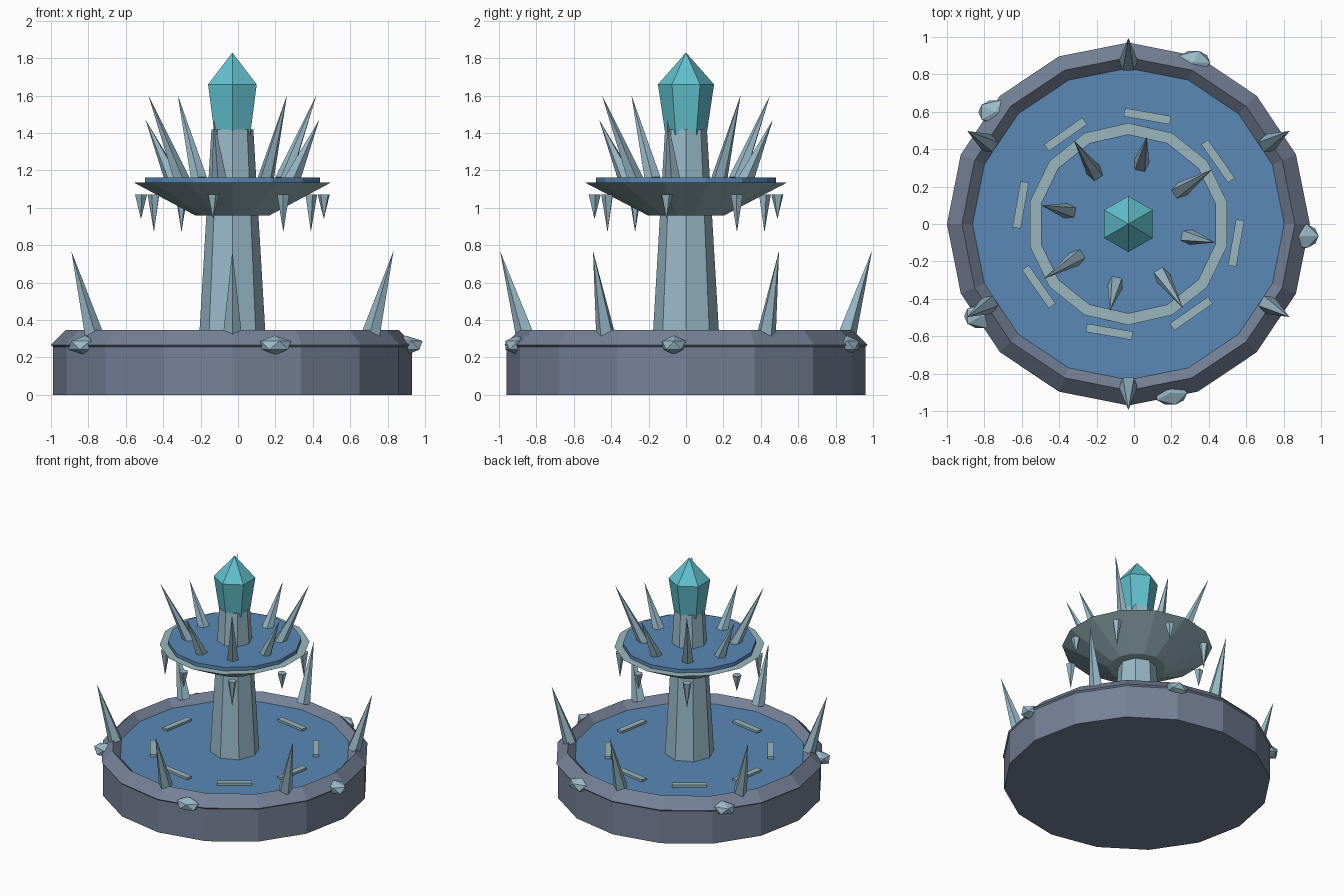
import bpy, bmesh
from math import radians, cos, sin
from mathutils import Matrix, Vector

cube = bpy.data.objects.get("Cube")
if cube:
    bpy.data.objects.remove(cube)

CX = -0.03  # axis of the fountain


def material(name, rgb):
    m = bpy.data.materials.new(name)
    m.use_nodes = True
    m.diffuse_color = (*rgb, 1)
    m.node_tree.nodes["Principled BSDF"].inputs["Base Color"].default_value = (*rgb, 1)
    return m


stone = material("slate_stone", (0.18, 0.22, 0.31))
ice = material("pale_ice", (0.32, 0.49, 0.58))
frost = material("frosted_stone", (0.32, 0.47, 0.51))
water = material("blue_water", (0.10, 0.25, 0.47))
crystal = material("teal_crystal", (0.12, 0.53, 0.62))


def finish(name, bm, mat):
    mesh = bpy.data.meshes.new(name)
    bm.to_mesh(mesh)
    bm.free()
    mesh.materials.append(mat)
    obj = bpy.data.objects.new(name, mesh)
    bpy.context.collection.objects.link(obj)
    return obj


def place(angle, radius, z):
    """Transform that stands at an angle around the axis, local x outward."""
    a = radians(angle)
    return (Matrix.Translation((CX + radius * cos(a), radius * sin(a), z))
            @ Matrix.Rotation(a, 4, 'Z'))


def frustum(name, mat, sides, r1, r2, z1, z2):
    bm = bmesh.new()
    bmesh.ops.create_cone(bm, cap_ends=True, segments=sides, radius1=r1, radius2=r2,
                          depth=z2 - z1,
                          matrix=Matrix.Translation((CX, 0, (z1 + z2) / 2)))
    return finish(name, bm, mat)


def spike(name, angle, radius, z, size, length, tilt):
    """Pointed shard with its base centre at the given place."""
    bm = bmesh.new()
    m = (place(angle, radius, z) @ Matrix.Rotation(radians(tilt), 4, 'Y')
         @ Matrix.Translation((0, 0, length / 2)) @ Matrix.Rotation(radians(-90), 4, 'Z'))
    bmesh.ops.create_cone(bm, cap_ends=True, segments=5, radius1=size, radius2=0,
                          depth=length, matrix=m)
    bmesh.ops.remove_doubles(bm, verts=bm.verts, dist=0.0001)
    return finish(name, bm, ice)


# Lower basin with bevelled rim and water
frustum("basin_wall", stone, 16, 0.96, 0.96, 0, 0.26)
bpy.ops.mesh.primitive_torus_add(location=(CX, 0, 0.267), major_segments=16, minor_segments=4,
                                 major_radius=0.89, minor_radius=0.08)
rim = bpy.context.object
rim.name = "basin_rim"
rim.data.materials.append(stone)
rim.data.shade_flat()
frustum("basin_water", water, 16, 0.84, 0.84, 0.25, 0.29)

# Column and upper bowl
frustum("column", ice, 8, 0.18, 0.112, 0.27, 1.42)
frustum("upper_bowl", frost, 14, 0.205, 0.54, 0.96, 1.135)
frustum("upper_water", water, 14, 0.48, 0.48, 1.12, 1.163)

# Crystal on top
frustum("crystal_body", crystal, 6, 0.11, 0.15, 1.39, 1.66)
frustum("crystal_tip", crystal, 6, 0.15, 0, 1.66, 1.83)

# Shards, icicles and ripples around the axis, alternating long and short
for i in range(8):
    angle = 33 + 45 * i
    tall = i % 2 == 0
    spike(f"bowl_spike_{i}", angle, 0.325, 1.15, 0.045, 0.5 if tall else 0.355, 25)
    spike(f"icicle_{i}", angle, 0.5, 1.07, 0.034, 0.2 if tall else 0.13, 180)
    bm = bmesh.new()
    bmesh.ops.create_cube(bm, size=1, matrix=place(angle + 2, 0.585, 0.295)
                          @ Matrix.Diagonal((0.045, 0.25, 0.025, 1)))
    finish(f"ripple_{i}", bm, frost)

# Tall spikes on the basin rim
for i in range(6):
    spike(f"rim_spike_{i}", 30 + 60 * i, 0.86, 0.33, 0.052, 0.46, 17)

# Ice chunks on the outside of the rim
for i in range(5):
    spot = place(72 * i - 4, 0.93, 0.265).translation
    bm = bmesh.new()
    bmesh.ops.create_icosphere(bm, subdivisions=1, radius=1, matrix=Matrix.Translation(spot)
                               @ Matrix.Diagonal((0.1, 0.075, 0.052, 1)))
    finish(f"ice_chunk_{i}", bm, ice)
